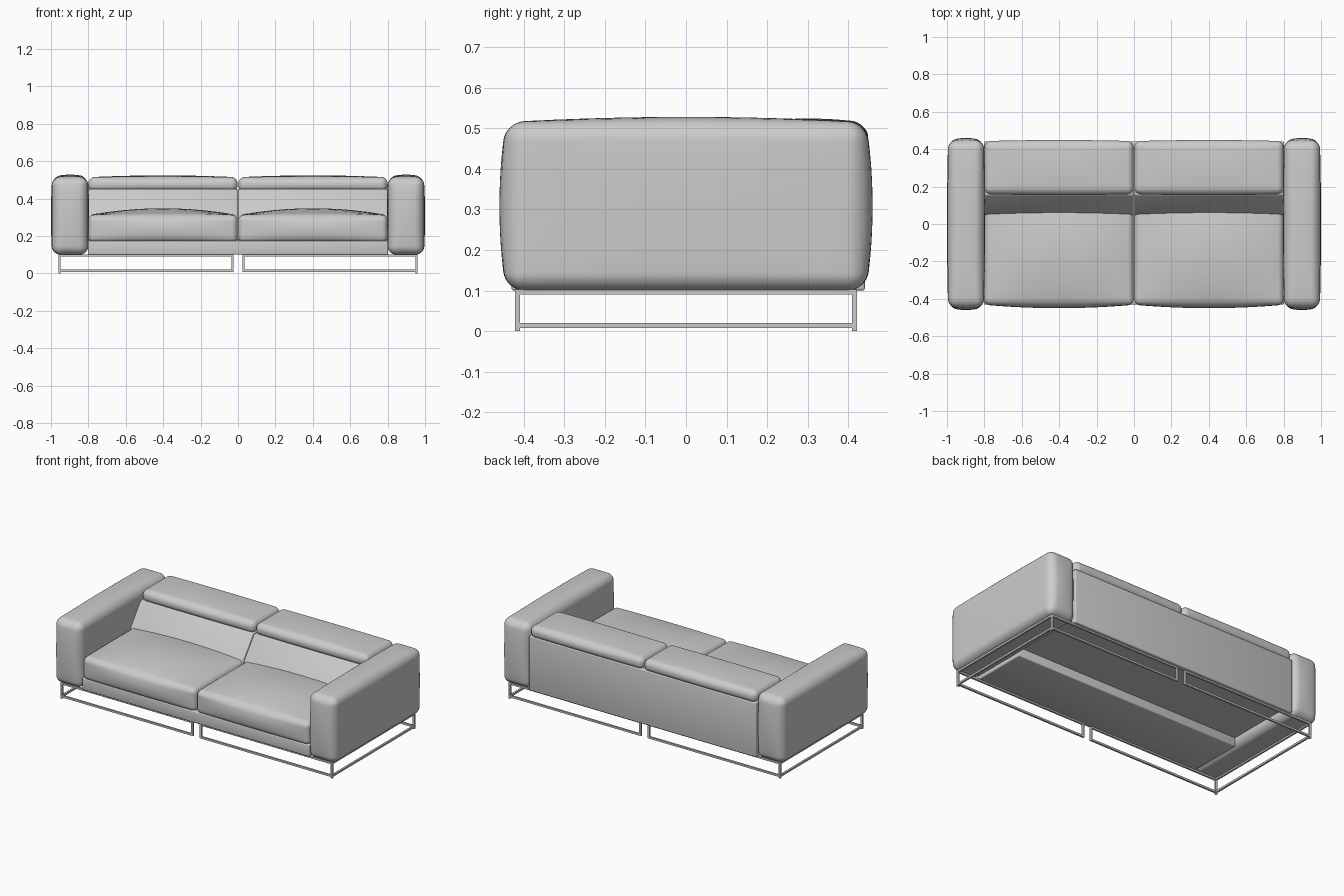
import bpy, bmesh, math
from mathutils import Vector

if "Cube" in bpy.data.objects:
    bpy.data.objects.remove(bpy.data.objects["Cube"])


def finish(name, bm, angle=40):
    bmesh.ops.recalc_face_normals(bm, faces=bm.faces)
    me = bpy.data.meshes.new(name)
    bm.to_mesh(me)
    bm.free()
    ob = bpy.data.objects.new(name, me)
    bpy.context.collection.objects.link(ob)
    bpy.ops.object.select_all(action='DESELECT')
    ob.select_set(True)
    bpy.context.view_layer.objects.active = ob
    bpy.ops.object.shade_smooth_by_angle(angle=math.radians(angle))
    return ob


def cushion(name, lo, hi, r, bulge, k=4, m=10):
    """Rounded box between two corners; sides and top puffed outward by bulge."""
    lo, hi = Vector(lo), Vector(hi)
    mid, h = (lo + hi) / 2, (hi - lo) / 2
    n = 2 * k + m
    bm = bmesh.new()
    bmesh.ops.create_cube(bm, size=2)
    bmesh.ops.subdivide_edges(bm, edges=bm.edges[:], cuts=n - 1, use_grid_fill=True)

    def place(t, half):
        i = round((t + 1) / 2 * n) - n / 2
        a, core = abs(i), half - r
        d = core * a / (m / 2) if a <= m / 2 else core + r * math.tan((a - m / 2) / k * math.pi / 4)
        return math.copysign(d, i)

    for v in bm.verts:
        p = Vector([place(v.co[i], h[i]) for i in range(3)])
        core = Vector([max(-(h[i] - r), min(h[i] - r, p[i])) for i in range(3)])
        p = core + (p - core).normalized() * r
        q = [p[i] / h[i] for i in range(3)]
        for i in range(3):
            a, b = q[(i + 1) % 3], q[(i + 2) % 3]
            if i < 2 or q[i] > 0:
                p[i] += bulge[i] * q[i] * (1 - a * a) * (1 - b * b)
        v.co = mid + p
    return finish(name, bm)


def box(name, lo, hi, bevel=0.0):
    lo, hi = Vector(lo), Vector(hi)
    bm = bmesh.new()
    bmesh.ops.create_cube(bm, size=1)
    for v in bm.verts:
        v.co = (lo + hi) / 2 + v.co * (hi - lo)
    if bevel:
        bmesh.ops.bevel(bm, geom=bm.edges[:], offset=bevel, segments=3, profile=0.5, affect='EDGES')
    return finish(name, bm)


def prism(name, x0, x1, profile, bevel):
    """Side profile of (y, z) points extruded along x."""
    bm = bmesh.new()
    f = bm.faces.new([bm.verts.new((x0, y, z)) for y, z in profile])
    ext = bmesh.ops.extrude_face_region(bm, geom=[f])
    for g in ext['geom']:
        if isinstance(g, bmesh.types.BMVert):
            g.co.x = x1
    bmesh.ops.recalc_face_normals(bm, faces=bm.faces)
    bmesh.ops.bevel(bm, geom=bm.edges[:], offset=bevel, segments=3, profile=0.5, affect='EDGES')
    return finish(name, bm)


def span(s, a, b):
    return tuple(sorted((s * a, s * b)))


back_profile = [(0.0, 0.17), (0.055, 0.32), (0.155, 0.45), (0.43, 0.45), (0.43, 0.17)]

for s, side in ((-1, "left"), (1, "right")):
    # puffy arm
    x0, x1 = span(s, 0.802, 0.994)
    cushion(side + "_arm", (x0, -0.444, 0.10), (x1, 0.444, 0.515), 0.045, (0.006, 0.016, 0.013))

    # seat, slanted backrest and headrest roll
    x0, x1 = span(s, 0.002, 0.80)
    cushion(side + "_seat", (x0, -0.432, 0.165), (x1, 0.13, 0.312), 0.03, (0, 0.018, 0.036))
    prism(side + "_backrest", x0, x1, back_profile, 0.008)
    cushion(side + "_headrest", (x0, 0.16, 0.437), (x1, 0.443, 0.514), 0.034, (0, 0.006, 0.01))

    # wire frame legs: one open half frame per side
    a, b, y, t = 0.955, 0.03, 0.415, 0.006
    for fy, face in ((-y, "front"), (y, "back")):
        xa, xb = span(s, b - t, a + t)
        for z0, z1, lvl in ((0.008, 0.02, "lower"), (0.09, 0.102, "upper")):
            box(f"{side}_{face}_{lvl}_rail", (xa, fy - t, z0), (xb, fy + t, z1))
        for px, pos in ((a, "outer"), (b, "inner")):
            box(f"{side}_{face}_{pos}_leg", (s * px - t, fy - t, 0.02), (s * px + t, fy + t, 0.09))
        box(f"{side}_{face}_foot", (s * a - t, fy - t, 0), (s * a + t, fy + t, 0.008))
    for z0, z1, lvl in ((0.008, 0.02, "lower"), (0.09, 0.102, "upper")):
        box(f"{side}_side_{lvl}_rail", (s * a - t, -y + t, z0), (s * a + t, y - t, z1))

# base under the seat and the rear panel
box("front_base", (-0.803, -0.43, 0.10), (0.803, -0.06, 0.175), 0.006)
box("rear_base", (-0.803, -0.07, 0.155), (0.803, 0.43, 0.18))
box("back_panel", (-0.803, 0.40, 0.10), (0.803, 0.441, 0.448), 0.006)
